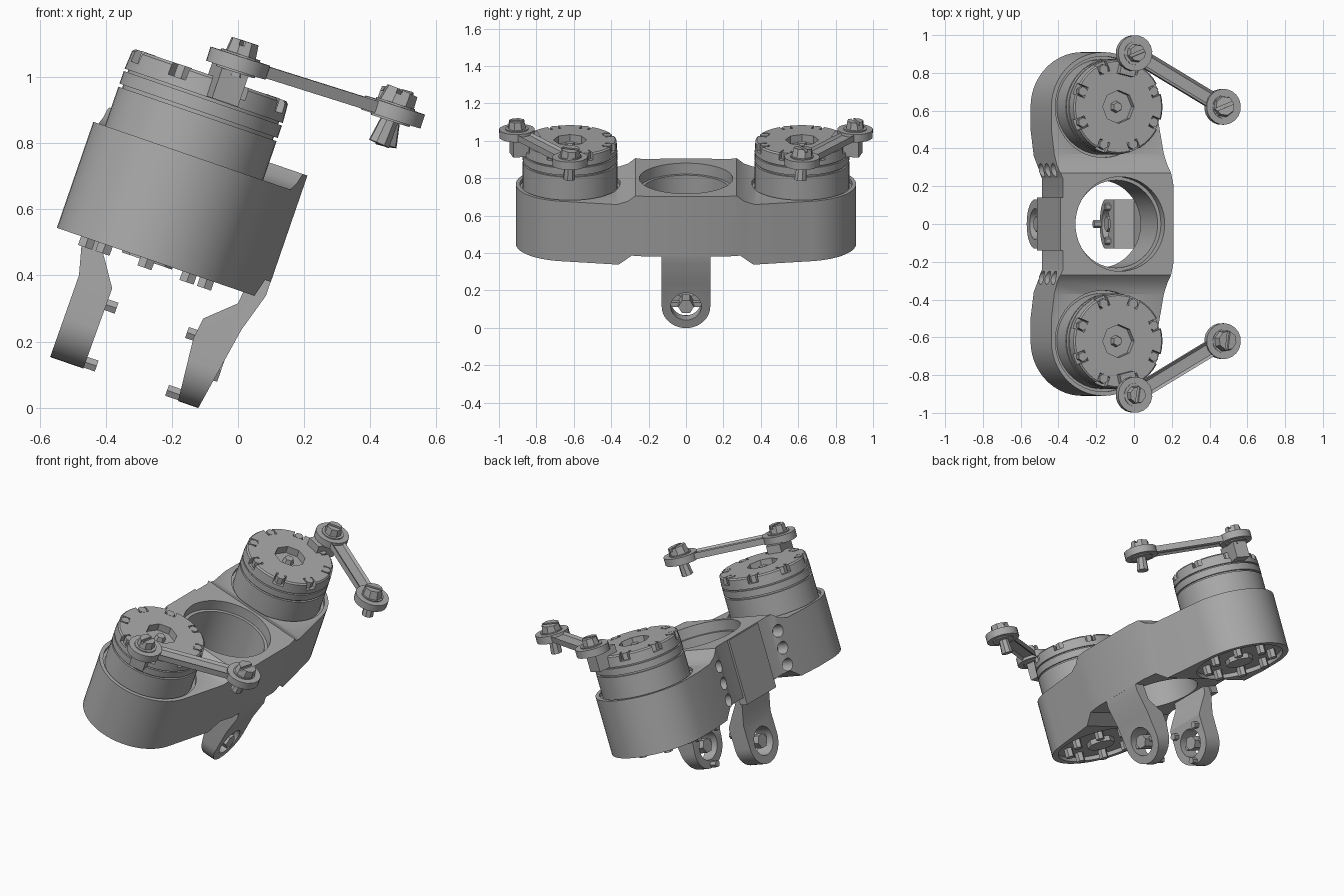
import bpy, bmesh, math
from mathutils import Matrix, Vector

cube = bpy.data.objects.get("Cube")
if cube:
    bpy.data.objects.remove(cube, do_unlink=True)

# One plain grey for the whole assembly
GREY = bpy.data.materials.new("machined grey")
GREY.use_nodes = True
COLOUR = (0.4, 0.4, 0.4, 1)
GREY.diffuse_color = COLOUR
for node in GREY.node_tree.nodes:
    if node.type == 'BSDF_PRINCIPLED':
        node.inputs["Base Color"].default_value = COLOUR

# Everything is modelled upright, then leaned over
TILT = Matrix.Rotation(math.radians(19), 4, 'Y')
TX, TY, TR = -0.405, 0.62, 0.253      # turret axis and radius
ARM_W = 0.09                          # height of the fork eye
SIDES = (("left", 1), ("right", -1))


def make(name, bm):
    bmesh.ops.recalc_face_normals(bm, faces=bm.faces)
    bm.transform(TILT)
    mesh = bpy.data.meshes.new(name)
    bm.to_mesh(mesh)
    bm.free()
    mesh.materials.append(GREY)
    obj = bpy.data.objects.new(name, mesh)
    bpy.context.collection.objects.link(obj)
    return obj


def activate(obj):
    for o in bpy.context.selected_objects:
        o.select_set(False)
    obj.select_set(True)
    bpy.context.view_layer.objects.active = obj


def smooth(obj):
    activate(obj)
    bpy.ops.object.shade_smooth_by_angle(angle=math.radians(32))


def boolean(obj, bm, op='DIFFERENCE'):
    cutter = make("cutter", bm)
    cutter.hide_render = True
    mod = obj.modifiers.new("cut", 'BOOLEAN')
    mod.operation, mod.object, mod.solver = op, cutter, 'EXACT'
    activate(obj)
    bpy.ops.object.modifier_apply(modifier=mod.name)
    bpy.data.objects.remove(cutter, do_unlink=True)


def prism(bm, pts, place, lo, hi):
    rings = [[bm.verts.new(place(a, b, h)) for a, b in pts] for h in (lo, hi)]
    n = len(pts)
    for ring in rings:
        bm.faces.new(ring)
    for i in range(n):
        j = (i + 1) % n
        bm.faces.new((rings[0][i], rings[0][j], rings[1][j], rings[1][i]))


def rod(bm, pos, r, h, seg=24, axis='Z', r2=None, mat=Matrix()):
    turn = Matrix.Rotation(math.pi / 2, 4, 'Y') if axis == 'X' else Matrix()
    bmesh.ops.create_cone(bm, cap_ends=True, segments=seg, radius1=r,
                          radius2=r if r2 is None else r2, depth=h,
                          matrix=mat @ Matrix.Translation(pos) @ turn)


def box(bm, pos, size, mat=Matrix()):
    return bmesh.ops.create_cube(bm, size=1, matrix=mat @ Matrix.Translation(pos)
                                 @ Matrix.Diagonal((*size, 1)))["verts"]


def lathe(bm, profile, x, y, seg=48):
    vs = [bm.verts.new((x + r, y, w)) for r, w in profile]
    es = [bm.edges.new(p) for p in zip(vs, vs[1:])]
    bmesh.ops.spin(bm, geom=vs + es, cent=(x, y, 0), axis=(0, 0, 1),
                   angle=math.tau, steps=seg, use_duplicate=False)
    bmesh.ops.remove_doubles(bm, verts=bm.verts, dist=1e-5)


def ring(count, r, offset=0.0):
    for k in range(count):
        a = math.tau * k / count + offset
        yield a, r * math.cos(a), r * math.sin(a)


# Main body: rounded plan crossed with a stepped side profile
plan = [(-0.03, 0.2), (-0.065, 0.37)]
for k in range(25):
    a = math.radians(10 + 170 * k / 24)
    plan.append((TX + 0.29 * math.cos(a), TY + 0.29 * math.sin(a)))
plan += [(-0.695, 0.5), (-0.667, 0.28), (-0.65, 0.24)]
plan += [(u, -y) for u, y in reversed(plan)]
bm = bmesh.new()
prism(bm, plan, lambda a, b, h: (a, b, h), 0.2, 0.9)
body = make("main_body", bm)

side = [(0.27, 0.732), (0.31, 0.698), (0.37, 0.675), (1.0, 0.675),
        (1.0, 0.336), (0.36, 0.336), (0.29, 0.392)]
side += [(-y, w) for y, w in reversed(side)]
bm = bmesh.new()
prism(bm, side, lambda a, b, h: (h, a, b), -1, 0.3)
boolean(body, bm, 'INTERSECT')

# Stepped centre bore, turret seats and undersides, mounting holes
bm = bmesh.new()
lathe(bm, [(0, 0.2), (0.232, 0.2), (0.232, 0.67), (0.25, 0.67), (0.25, 0.9), (0, 0.9)], -0.33, 0)
boolean(body, bm)
for _, s in SIDES:
    bm = bmesh.new()
    rod(bm, (TX, s * TY, 0.705), 0.268, 0.1, 48)
    rod(bm, (TX, s * TY, 0.31), 0.255, 0.1, 48)
    for w in (0.43, 0.53, 0.63):
        rod(bm, (-0.67, s * 0.285, w), 0.036, 0.14, 16, 'X')
    boolean(body, bm)
smooth(body)

# Fork arms: bent profile trimmed to a rounded tongue with an eye
front = [(-0.031, 0.42), (-0.03, 0.349), (-0.067, 0.226), (-0.115, -0.05),
         (-0.177, -0.05), (-0.196, 0.155), (-0.187, 0.221), (-0.103, 0.298), (-0.09, 0.42)]
back = [(-0.655, 0.728), (-0.655, 0.36), (-0.617, 0.348), (-0.585, 0.222), (-0.587, -0.05),
        (-0.481, -0.05), (-0.477, 0.217), (-0.522, 0.286), (-0.567, 0.35), (-0.61, 0.728)]
tongue = [(0.13, 0.9)]
for k in range(21):
    a = -math.pi * k / 20
    tongue.append((0.13 * math.cos(a), ARM_W + 0.13 * math.sin(a)))
tongue.append((-0.13, 0.9))
for name, profile, mid, inner in (("front", front, -0.135, -1), ("back", back, -0.53, 1)):
    bm = bmesh.new()
    prism(bm, profile, lambda a, b, h: (a, h, b), -0.2, 0.2)
    arm = make(name + "_fork_arm", bm)
    bm = bmesh.new()
    prism(bm, tongue, lambda a, b, h: (h, a, b), -1, 0.3)
    boolean(arm, bm, 'INTERSECT')
    bm = bmesh.new()
    rod(bm, (mid, 0, ARM_W), 0.082, 0.3, 32, 'X')
    boolean(arm, bm)
    smooth(arm)
    # Eye insert with spokes and little clamp bolts
    bm = bmesh.new()
    rod(bm, (mid, 0, ARM_W), 0.042, 0.1, 6, 'X')
    box(bm, (mid, 0, ARM_W), (0.03, 0.17, 0.025))
    for y, w in ((0.09, 0.165), (-0.09, 0.165), (0.0, -0.02)):
        rod(bm, (mid + inner * 0.06, y, w), 0.02, 0.05, 6, 'X')
    make(name + "_eye_bolts", bm)

bm = bmesh.new()
box(bm, (-0.638, 0, 0.54), (0.05, 0.28, 0.38))
make("back_arm_bracket", bm)

# Turrets
for label, s in SIDES:
    cy = s * TY
    bm = bmesh.new()
    g = TR - 0.012
    lathe(bm, [(0, 0.64), (TR, 0.64), (TR, 0.8), (g, 0.8), (g, 0.81), (TR, 0.81),
               (TR, 0.85), (g, 0.85), (g, 0.858), (TR, 0.858), (TR - 0.004, 0.916),
               (TR - 0.012, 0.924), (0, 0.924)], TX, cy)
    turret = make(label + "_turret", bm)
    bm = bmesh.new()
    rod(bm, (TX, cy, 0.93), 0.088, 0.1, 8)
    for a, dx, dy in ring(8, 0.235, math.pi / 8):
        box(bm, (0, 0, 0), (0.08, 0.06, 0.08),
            Matrix.Translation((TX + dx, cy + dy, 0.925)) @ Matrix.Rotation(a, 4, 'Z'))
    boolean(turret, bm)
    smooth(turret)
    # Rim screws, hub and underside screws
    bm = bmesh.new()
    for a, dx, dy in ring(8, 0.215, math.pi / 8):
        rod(bm, (TX + dx, cy + dy, 0.902), 0.026, 0.046, 6)
    rod(bm, (TX, cy, 0.89), 0.035, 0.04, 6, r2=0.025)
    for a, dx, dy in ring(8, 0.19):
        rod(bm, (TX + dx, cy + dy, 0.338), 0.026, 0.06, 6)
    rod(bm, (TX, cy, 0.345), 0.08, 0.03, 8)
    make(label + "_turret_screws", bm)

    # Link bar from the turret rim outwards
    start = Vector((-0.339, s * 0.904, 0.985))
    span = Vector((0.152, s * 0.62, 0.998)) - start
    length = span.length
    frame = (Matrix.Translation(start) @ Matrix.Rotation(math.atan2(span.y, span.x), 4, 'Z')
             @ Matrix.Rotation(-math.asin(span.z / length), 4, 'Y'))
    bm = bmesh.new()
    vs = box(bm, (length / 2, 0, 0), (length - 0.12, 0.085, 0.036), frame)
    bm.normal_update()
    faces = [f for f in bm.faces if abs(f.normal.z) > 0.9]
    bmesh.ops.inset_individual(bm, faces=faces, thickness=0.02, depth=-0.012)
    for x in (0, length):
        rod(bm, (x, 0, 0), 0.095, 0.044, 20, mat=frame)
        rod(bm, (x, 0, 0), 0.062, 0.056, 20, mat=frame)
    smooth(make(label + "_link_bar", bm))

    # Slotted pivot bolts, the outer one with a long pin
    lean = frame @ Matrix.Translation((length, 0, 0)) @ Matrix.Rotation(-s * 0.12, 4, 'Y')
    for name, m, r, pin in (("inner", frame, 0.05, 0.04), ("outer", lean, 0.058, 0.105)):
        bm = bmesh.new()
        rod(bm, (0, 0, 0.045), r, 0.05, 8, r2=r * 0.88, mat=m)
        rod(bm, (0, 0, -pin / 2), 0.034, pin, 8, r2=0.026, mat=m)
        bolt = make(f"{label}_{name}_pivot_bolt", bm)
        bm = bmesh.new()
        box(bm, (0, 0, 0.07), (0.2, 0.016, 0.03), m @ Matrix.Rotation(0.9, 4, 'Z'))
        boolean(bolt, bm)

    # Tab joining the turret rim to the link
    bm = bmesh.new()
    box(bm, (0, 0, 0), (0.15, 0.085, 0.11),
        Matrix.Translation((-0.355, s * 0.86, 0.915)) @ Matrix.Rotation(s * 1.34, 4, 'Z'))
    make(label + "_link_tab", bm)
